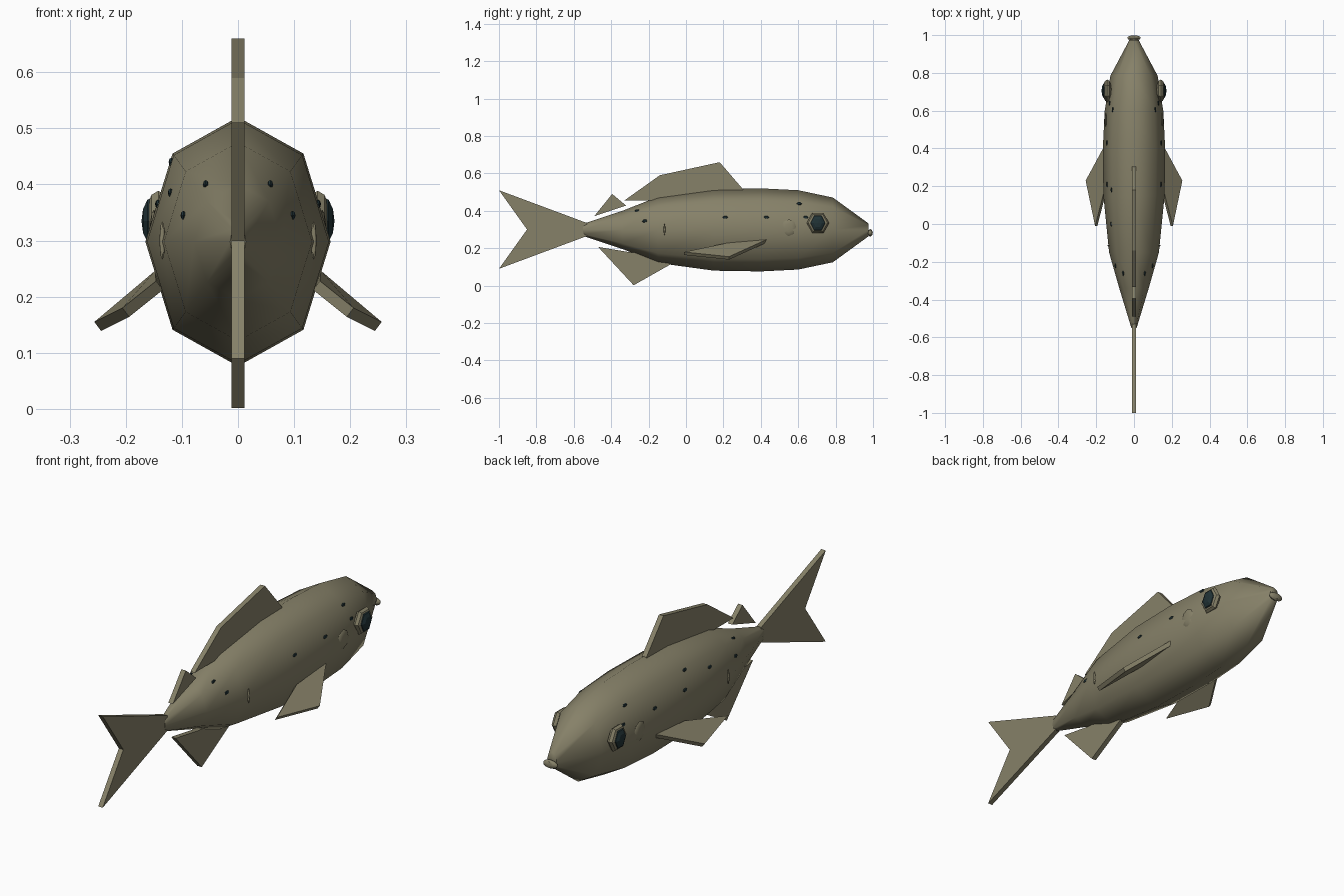
import bpy, bmesh, math
from mathutils import Vector

cube = bpy.data.objects.get("Cube")
if cube:
    bpy.data.objects.remove(cube, do_unlink=True)


def material(name, rgb):
    m = bpy.data.materials.new(name)
    m.use_nodes = True
    m.diffuse_color = (*rgb, 1)
    m.node_tree.nodes["Principled BSDF"].inputs["Base Color"].default_value = (*rgb, 1)
    return m


OLIVE = material("olive skin", (0.24, 0.22, 0.14))
DARK = material("dark teal", (0.015, 0.032, 0.036))


def finish(name, bm, mat, smooth=None):
    bmesh.ops.recalc_face_normals(bm, faces=bm.faces)
    mesh = bpy.data.meshes.new(name)
    bm.to_mesh(mesh)
    bm.free()
    mesh.materials.append(mat)
    ob = bpy.data.objects.new(name, mesh)
    bpy.context.collection.objects.link(ob)
    if smooth:
        bpy.ops.object.select_all(action="DESELECT")
        bpy.context.view_layer.objects.active = ob
        ob.select_set(True)
        bpy.ops.object.shade_smooth_by_angle(angle=math.radians(smooth))
    return ob


def plate(name, points, thickness):
    """Flat outline extruded evenly to both sides of its plane."""
    pts = [Vector(p) for p in points]
    normal = (pts[1] - pts[0]).cross(pts[2] - pts[0]).normalized()
    bm = bmesh.new()
    layers = [[bm.verts.new(p + normal * s * thickness / 2) for p in pts] for s in (-1, 1)]
    for layer in layers:
        bm.faces.new(layer)
    for i in range(len(pts)):
        j = (i + 1) % len(pts)
        bm.faces.new((layers[0][i], layers[0][j], layers[1][j], layers[1][i]))
    return finish(name, bm, OLIVE)


def blob(name, loc, size, mat, segments=8, rings=6, smooth=None):
    """Low sphere with its poles along x, stretched to size."""
    bm = bmesh.new()
    bmesh.ops.create_uvsphere(bm, u_segments=segments, v_segments=rings, radius=1)
    for v in bm.verts:
        v.co = Vector((v.co.z * size[0], v.co.y * size[1], v.co.x * size[2]))
    ob = finish(name, bm, mat, smooth)
    ob.location = loc
    return ob


# Body: eight-sided rings as (y, half width, half height)
MID = 0.298
RINGS = [(-0.55, 0.014, 0.032), (-0.34, 0.078, 0.102), (-0.15, 0.132, 0.177),
         (0.15, 0.162, 0.218), (0.4, 0.165, 0.222), (0.6, 0.155, 0.212),
         (0.785, 0.125, 0.173), (0.975, 0.024, 0.035)]
bm = bmesh.new()
loops = []
for y, w, h in RINGS:
    angles = [math.tau * k / 8 for k in range(8)]
    loops.append([bm.verts.new((w * math.cos(a), y, MID + h * math.sin(a))) for a in angles])
for a, b in zip(loops, loops[1:]):
    for k in range(8):
        n = (k + 1) % 8
        bm.faces.new((a[k], a[n], b[n], b[k]))
bm.faces.new(loops[0])
bm.faces.new(loops[-1])
finish("body", bm, OLIVE, 60)


def skin_x(y, z):
    """Half width of the body surface at a given length and height."""
    for (y0, w0, h0), (y1, w1, h1) in zip(RINGS, RINGS[1:]):
        if y0 <= y <= y1:
            t = (y - y0) / (y1 - y0)
            w, h = w0 + t * (w1 - w0), h0 + t * (h1 - h0)
            q, c = min(abs(z - MID) / h, 1), math.sqrt(0.5)
            return w * (1 - q / c * (1 - c) if q < c else c * (1 - q) / (1 - c))
    return 0


# Upright fins as (y, z) outlines
FINS = {
    "tail_fin": [(-1, 0.51), (-0.53, 0.335), (-0.53, 0.265), (-1, 0.09), (-0.85, 0.3)],
    "dorsal_fin": [(-0.33, 0.455), (-0.14, 0.59), (0.18, 0.66), (0.305, 0.515), (0.28, 0.455)],
    "rear_dorsal_fin": [(-0.49, 0.372), (-0.395, 0.49), (-0.32, 0.428)],
    "anal_fin": [(-0.47, 0.207), (-0.28, 0.002), (-0.08, 0.115), (-0.15, 0.165), (-0.31, 0.18)],
}
for name, outline in FINS.items():
    plate(name, [(0, y, z) for y, z in outline], 0.023)

# Mouth
blob("mouth", (0, 0.985, 0.282), (0.036, 0.014, 0.02), OLIVE, smooth=40)

# Paired parts
SPOTS = [(0.605, 0.438), (0.64, 0.365), (0.43, 0.365), (0.21, 0.365), (-0.22, 0.345), (-0.26, 0.4)]
for side, s in (("left", 1), ("right", -1)):
    plate(side + "_pectoral_fin", [(s * x, y, z) for x, y, z in (
        (0.142, 0.43, 0.238), (0.25, 0.23, 0.147), (0.2, -0.01, 0.172), (0.14, 0.22, 0.22))], 0.02)
    blob(side + "_eye_rim", (s * 0.142, 0.705, 0.335), (0.024, 0.06, 0.062), OLIVE, 6, 6)
    blob(side + "_pupil", (s * 0.151, 0.705, 0.335), (0.021, 0.044, 0.05), DARK, 6, 6)
    blob(side + "_gill_cover", (s * (skin_x(0.55, 0.31) - 0.004), 0.55, 0.31),
         (0.008, 0.04, 0.045), OLIVE, smooth=60)
    blob(side + "_flank_crease", (s * skin_x(-0.115, 0.3), -0.115, 0.3), (0.005, 0.005, 0.034), OLIVE)
    extra = [(0.18, 0.44), (0.0, 0.385)] if s < 0 else []
    for i, (y, z) in enumerate(SPOTS + extra):
        blob(f"{side}_spot_{i + 1}", (s * skin_x(y, z), y, z), (0.005, 0.015, 0.009), DARK, 6, 4)
